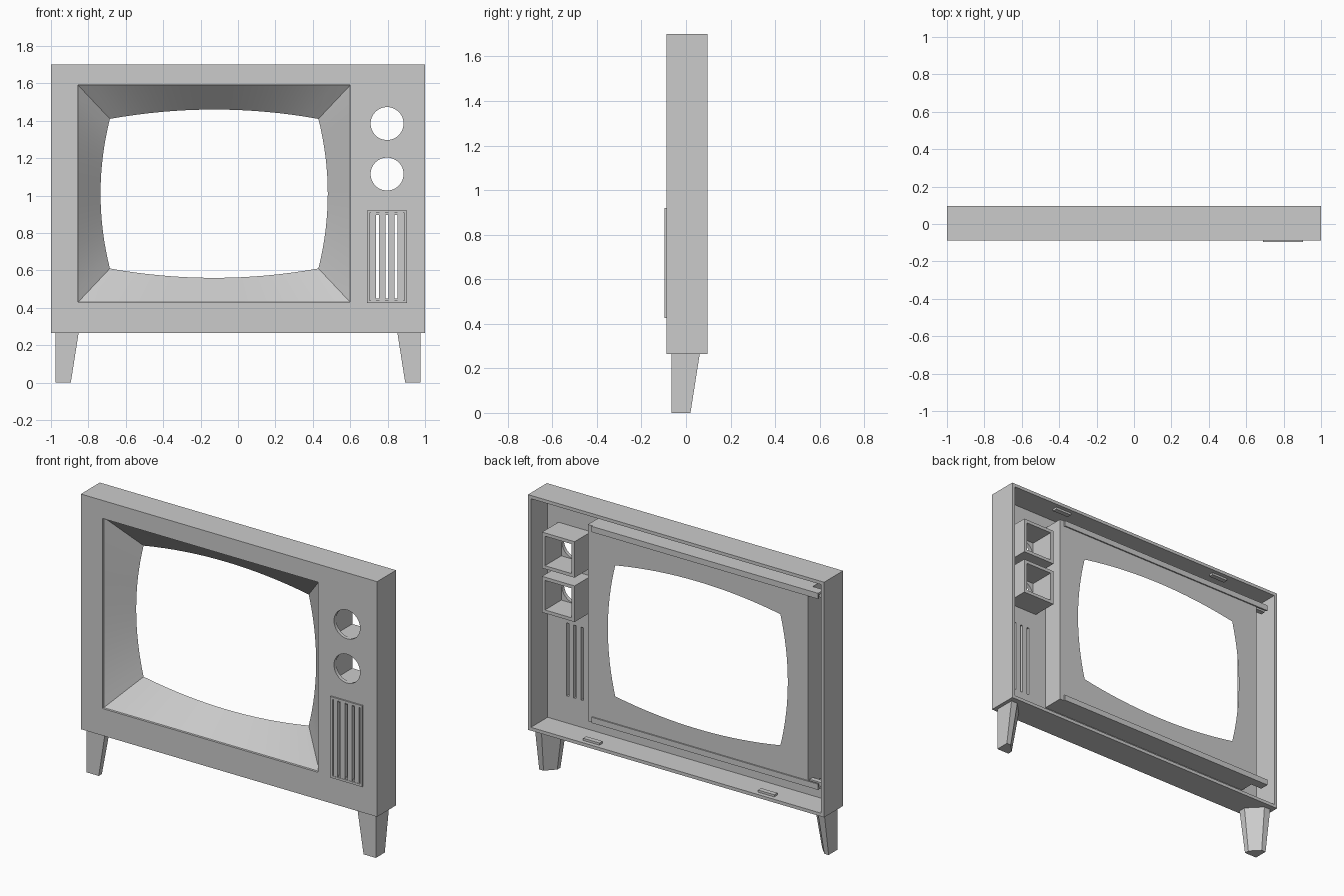
import bpy, bmesh, math
from mathutils import Matrix, Vector

if "Cube" in bpy.data.objects:
    bpy.data.objects.remove(bpy.data.objects["Cube"])

mat = bpy.data.materials.new("plain grey")
mat.diffuse_color = (0.6, 0.6, 0.6, 1)
mat.use_nodes = True
mat.node_tree.nodes["Principled BSDF"].inputs["Base Color"].default_value = mat.diffuse_color


def finish(name, bm):
    bmesh.ops.recalc_face_normals(bm, faces=bm.faces[:])
    me = bpy.data.meshes.new(name)
    bm.to_mesh(me)
    bm.free()
    me.materials.append(mat)
    ob = bpy.data.objects.new(name, me)
    bpy.context.collection.objects.link(ob)
    return ob


def add_box(bm, x0, x1, y0, y1, z0, z1):
    m = Matrix.Translation(((x0 + x1) / 2, (y0 + y1) / 2, (z0 + z1) / 2))
    m = m @ Matrix.Diagonal((x1 - x0, y1 - y0, z1 - z0, 1))
    bmesh.ops.create_cube(bm, size=1, matrix=m)


def boxes(name, items):
    bm = bmesh.new()
    for b in items:
        add_box(bm, *b)
    return finish(name, bm)


def cut(ob, cutter):
    mod = ob.modifiers.new("cut", 'BOOLEAN')
    mod.operation = 'DIFFERENCE'
    mod.solver = 'EXACT'
    mod.object = cutter
    cutter.hide_render = True
    cutter.hide_viewport = True
    cutter.display_type = 'WIRE'


FRONT, INNER, BACK = -0.087, -0.065, 0.096
CX, CZ = -0.1275, 1.01          # screen centre
KNOB_X, KNOBS = 0.797, (1.385, 1.115)
SLOTS = (0.747, 0.796, 0.845)

# cabinet: open-backed shell with screen, knob and speaker holes
cabinet = boxes("cabinet", [(-1, 1, FRONT, BACK, 0.265, 1.70)])
cut(cabinet, boxes("cabinet_hollow_cutter", [(-0.98, 0.98, INNER, 0.2, 0.285, 1.68)]))
cut(cabinet, boxes("screen_cutter",
                   [(CX - 0.7275, CX + 0.7275, -0.2, 0, CZ - 0.58, CZ + 0.58)]))
bm = bmesh.new()
for z in KNOBS:
    bmesh.ops.create_cone(bm, cap_ends=True, segments=48, radius1=0.088, radius2=0.088, depth=0.2,
                          matrix=Matrix.Translation((KNOB_X, -0.1, z)) @ Matrix.Rotation(math.pi / 2, 4, 'X'))
for x in SLOTS:
    add_box(bm, x - 0.008, x + 0.008, -0.2, 0, 0.45, 0.895)
cut(cabinet, finish("knob_and_slot_cutter", bm))


# screen surround: rectangle lofted to a bulged opening, with a flat back
def loop(hw, hh, bulge, n=16):
    corners = [(-hw, -hh), (hw, -hh), (hw, hh), (-hw, hh)]
    pts = []
    for k in range(4):
        a, b = Vector(corners[k]), Vector(corners[(k + 1) % 4])
        d = (b - a).normalized()
        out = Vector((d.y, -d.x))
        for i in range(n):
            t = i / n
            pts.append(a.lerp(b, t) + out * bulge * 4 * t * (1 - t))
    return pts


bm = bmesh.new()
rings = []
for hw, hh, bulge, y in ((0.7275, 0.58, 0, FRONT), (0.7275, 0.58, 0, FRONT + 0.014),
                         (0.5575, 0.40, 0.05, 0.068), (0.7425, 0.60, 0, 0.068),
                         (0.7425, 0.60, 0, INNER), (0.7275, 0.58, 0, INNER)):
    rings.append([bm.verts.new((CX + p.x, y, CZ + p.y)) for p in loop(hw, hh, bulge)])
for a, b in zip(rings, rings[1:]):
    for i in range(len(a)):
        j = (i + 1) % len(a)
        bm.faces.new((a[i], a[j], b[j], b[i]))
surround = finish("screen_surround", bm)
bpy.context.view_layer.objects.active = surround
surround.select_set(True)
bpy.ops.object.shade_smooth_by_angle(angle=math.radians(20))
surround.select_set(False)

# rails behind the surround that hold the screen
rails = []
for s in (-1, 1):
    z0, z1 = sorted((CZ + s * 0.565, CZ + s * 0.60))
    rails.append((-0.945, 0.585, 0.066, 0.076, z0, z1))
    rails.append((-0.945, -0.865, 0.02, 0.05, z0, z1))
    z0, z1 = sorted((CZ + s * 0.588, CZ + s * 0.60))
    rails.append((-0.945, -0.865, 0.05, 0.066, z0, z1))
boxes("screen_rails", rails)

# square tubes behind the knob holes
W, T = 0.11, 0.02
tubes = []
for z in KNOBS:
    for s in (-1, 1):
        x0, x1 = sorted((KNOB_X + s * W, KNOB_X + s * (W - T)))
        tubes.append((x0, x1, INNER - 0.002, 0.093, z - W, z + W))
        z0, z1 = sorted((z + s * W, z + s * (W - T)))
        tubes.append((KNOB_X - W + T, KNOB_X + W - T, INNER - 0.002, 0.093, z0, z1))
boxes("knob_housings", tubes)

# speaker grille: thin raised rim and ribs between the slots
X0, X1, Z0, Z1, R = 0.69, 0.904, 0.425, 0.92, 0.014
grille = [(X0, X0 + R, -0.096, FRONT + 0.002, Z0, Z1), (X1 - R, X1, -0.096, FRONT + 0.002, Z0, Z1),
          (X0 + R, X1 - R, -0.096, FRONT + 0.002, Z0, Z0 + R),
          (X0 + R, X1 - R, -0.096, FRONT + 0.002, Z1 - R, Z1)]
for a, b in zip((X0 + R - 0.002,) + SLOTS, SLOTS + (X1 - R + 0.002,)):
    grille.append((a + 0.009, b - 0.009, -0.094, FRONT + 0.002, Z0 + R, Z1 - R))
boxes("speaker_grille", grille)

# catches on the inner floor and ceiling for the back panel
boxes("back_catches", [(x - 0.055, x + 0.055, 0.04, 0.07, z, z + 0.014)
                       for x in (-0.59, 0.59) for z in (0.284, 1.667)])

# legs: tapered, with the inner back corner cut off
for side, s in (("left", -1), ("right", 1)):
    bm = bmesh.new()
    ends = []
    for z, w, d in ((0.0, 0.083, 0.086), (0.267, 0.125, 0.128)):
        plan = ((0, 0), (0, d), (0.35 * w, d), (w, 0.35 * d), (w, 0))
        ends.append([bm.verts.new((s * (0.977 - x), -0.066 + y, z)) for x, y in plan])
    bm.faces.new(ends[0])
    bm.faces.new(ends[1])
    for i in range(5):
        j = (i + 1) % 5
        bm.faces.new((ends[0][i], ends[0][j], ends[1][j], ends[1][i]))
    finish(side + "_leg", bm)
